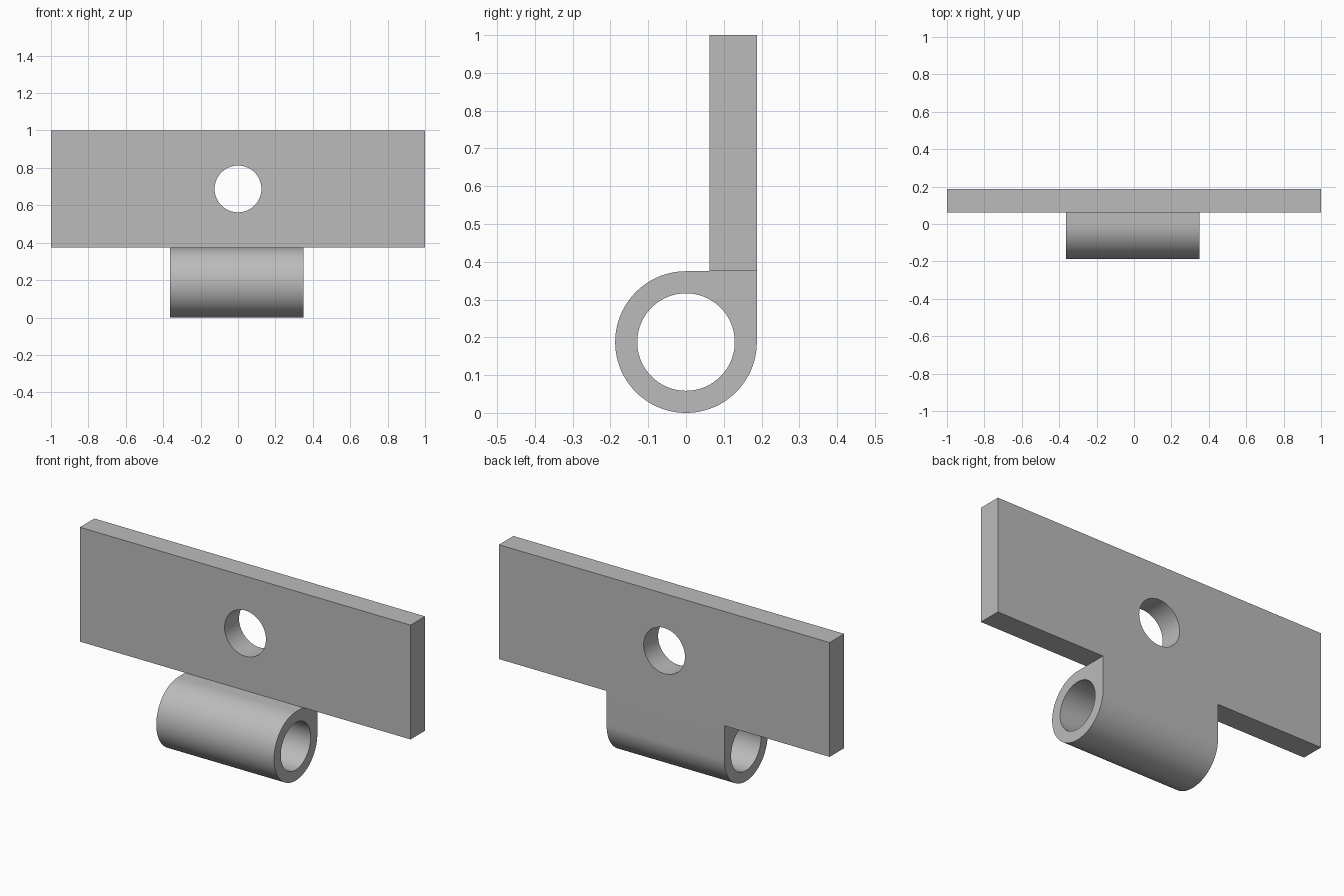
import bpy
import bmesh
from math import sin, cos, pi, radians
from mathutils import Matrix

cube = bpy.data.objects.get("Cube")
if cube:
    bpy.data.objects.remove(cube, do_unlink=True)

# Single plain grey
GREY = (0.5, 0.5, 0.5, 1.0)
grey = bpy.data.materials.new("plain grey")
grey.use_nodes = True
grey.diffuse_color = GREY
grey.node_tree.nodes["Principled BSDF"].inputs["Base Color"].default_value = GREY


def arc(cx, cy, r, start, end, steps):
    """Points along an arc, both ends included."""
    angles = [start + (end - start) * i / steps for i in range(steps + 1)]
    return [(cx + r * cos(a), cy + r * sin(a)) for a in angles]


def circle(cx, cy, r, sides=96):
    return arc(cx, cy, r, 0, 2 * pi, sides)[:-1]


def extruded(name, loops, depth, matrix):
    """Fill an outline with its holes, give it depth, and make it a clean mesh."""
    curve = bpy.data.curves.new(name + "_profile", "CURVE")
    curve.dimensions = "2D"
    curve.fill_mode = "BOTH"
    curve.extrude = depth / 2
    for loop in loops:
        spline = curve.splines.new("POLY")
        spline.points.add(len(loop) - 1)
        for point, (u, v) in zip(spline.points, loop):
            point.co = (u, v, 0, 1)
        spline.use_cyclic_u = True
    helper = bpy.data.objects.new(name + "_profile", curve)
    bpy.context.collection.objects.link(helper)
    bpy.context.view_layer.update()
    graph = bpy.context.evaluated_depsgraph_get()
    mesh = bpy.data.meshes.new_from_object(helper.evaluated_get(graph))
    bpy.data.objects.remove(helper, do_unlink=True)
    bpy.data.curves.remove(curve)

    bm = bmesh.new()
    bm.from_mesh(mesh)
    bmesh.ops.remove_doubles(bm, verts=bm.verts, dist=1e-4)
    bm.transform(matrix)
    bmesh.ops.recalc_face_normals(bm, faces=bm.faces)
    bm.to_mesh(mesh)
    bm.free()

    mesh.name = name
    mesh.materials.clear()
    mesh.materials.append(grey)
    obj = bpy.data.objects.new(name, mesh)
    bpy.context.collection.objects.link(obj)
    bpy.ops.object.select_all(action="DESELECT")
    obj.select_set(True)
    bpy.context.view_layer.objects.active = obj
    bpy.ops.object.shade_smooth_by_angle(angle=radians(30))
    return obj


R = 0.1875          # barrel outer radius, also its centre height
TOP = 2 * R         # where barrel and plate meet
THICK = 0.125       # plate thickness

# Flat plate with a round bolt hole: profile in x-z, depth along y
plate_outline = [(-1, TOP), (1, TOP), (1, 1), (-1, 1)]
plate_frame = Matrix.Translation((0, R - THICK / 2, 0)) @ Matrix.Rotation(pi / 2, 4, "X")
extruded("plate", [plate_outline, circle(0, (1 + TOP) / 2, 0.125)], THICK, plate_frame)

# Hinge barrel with a squared rear corner: profile in y-z, depth along x
barrel_outline = arc(0, R, R, pi / 2, 2 * pi, 72) + [(R, TOP)]
barrel_frame = Matrix(((0, 0, 1, -0.007), (1, 0, 0, 0), (0, 1, 0, 0), (0, 0, 0, 1)))
extruded("hinge_barrel", [barrel_outline, circle(0, R, 0.129)], 0.712, barrel_frame)
